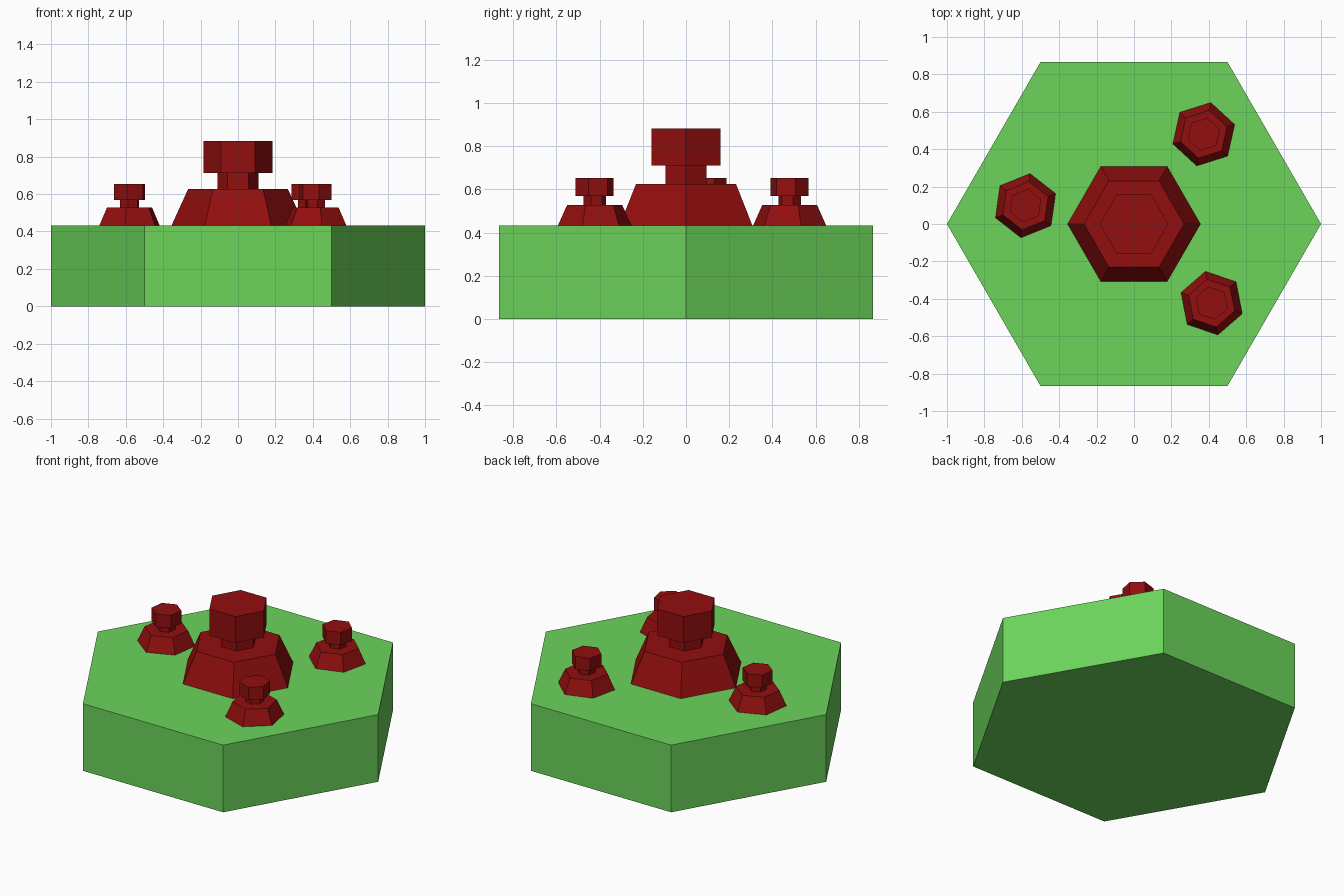
import bpy
import bmesh
from math import cos, sin, pi, radians

if "Cube" in bpy.data.objects:
    bpy.data.objects.remove(bpy.data.objects["Cube"], do_unlink=True)


def make_material(name, color):
    mat = bpy.data.materials.new(name)
    mat.use_nodes = True
    mat.diffuse_color = color
    mat.node_tree.nodes["Principled BSDF"].inputs["Base Color"].default_value = color
    return mat


def hex_loft(name, profile, material, location=(0, 0, 0), angle=0, scale=1):
    """Six-sided solid through (radius, height) rings, capped at both ends."""
    bm = bmesh.new()
    rings = [[bm.verts.new((r * cos(i * pi / 3), r * sin(i * pi / 3), z))
              for i in range(6)] for r, z in profile]
    for low, high in zip(rings, rings[1:]):
        for i in range(6):
            j = (i + 1) % 6
            bm.faces.new((low[i], low[j], high[j], high[i]))
    bm.faces.new(rings[0][::-1])
    bm.faces.new(rings[-1])
    mesh = bpy.data.meshes.new(name)
    bm.to_mesh(mesh)
    bm.free()
    mesh.materials.append(material)
    obj = bpy.data.objects.new(name, mesh)
    obj.location = location
    obj.rotation_euler.z = radians(angle)
    obj.scale = (scale,) * 3
    bpy.context.collection.objects.link(obj)
    return obj


green = make_material("grass green", (0.15, 0.66, 0.105, 1))
red = make_material("dark red", (0.29, 0.0045, 0.0045, 1))

# Hexagonal ground tile
TOP = 0.433
hex_loft("hex_tile", [(1, 0), (1, TOP)], green)

# Sloped foot, narrow neck and wide head of one tower
tower = [(0.355, 0), (0.267, 0.193), (0.11, 0.193),
         (0.11, 0.279), (0.184, 0.279), (0.184, 0.45)]
hex_loft("main_tower", tower, red, (0, 0, TOP))

# Three small towers around the main one
small_towers = {
    "small_tower_back": (0.373, 0.48, 17.5),
    "small_tower_right": (-0.58, 0.098, 22),
    "small_tower_front": (0.415, -0.423, 41),
}
for name, (x, y, angle) in small_towers.items():
    hex_loft(name, tower, red, (x, y, TOP), angle, 0.488)
